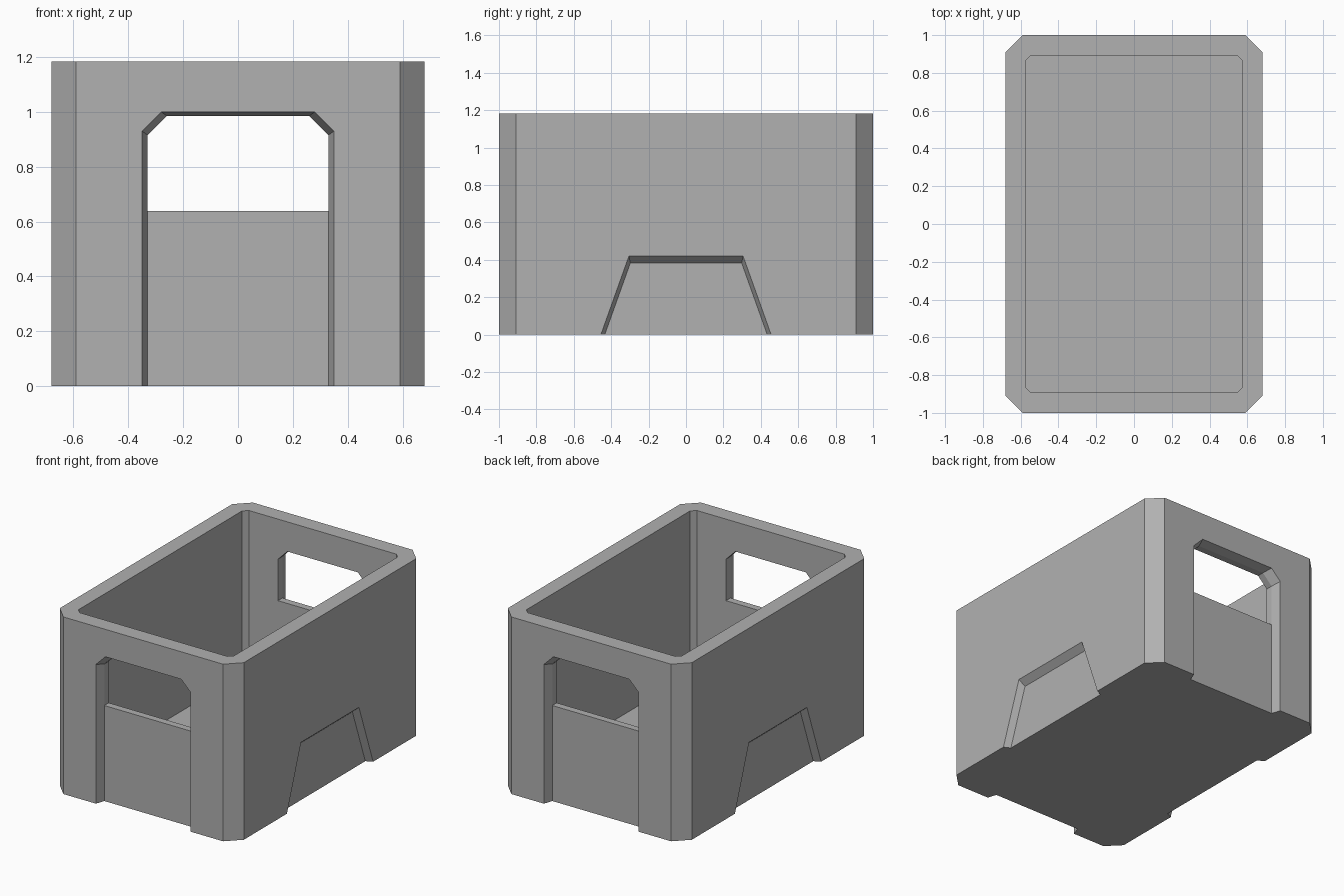
import bpy, bmesh

if "Cube" in bpy.data.objects:
    bpy.data.objects.remove(bpy.data.objects["Cube"])


def loft(name, rings):
    """Closed solid through a list of equal-length point rings."""
    bm = bmesh.new()
    loops = [[bm.verts.new(p) for p in ring] for ring in rings]
    n = len(loops[0])
    for a, b in zip(loops, loops[1:]):
        for i in range(n):
            j = (i + 1) % n
            bm.faces.new((a[i], a[j], b[j], b[i]))
    bm.faces.new(loops[0])
    bm.faces.new(loops[-1])
    bmesh.ops.recalc_face_normals(bm, faces=bm.faces)
    mesh = bpy.data.meshes.new(name)
    bm.to_mesh(mesh)
    bm.free()
    mesh.materials.append(grey)
    obj = bpy.data.objects.new(name, mesh)
    bpy.context.collection.objects.link(obj)
    return obj


def chamfered_box(name, x, y, c, z0, z1):
    plan = [(x, y - c), (x - c, y), (c - x, y), (-x, y - c),
            (-x, c - y), (c - x, -y), (x - c, -y), (x, c - y)]
    return loft(name, [[(px, py, z) for px, py in plan] for z in (z0, z1)])


def carve(target, cutter):
    mod = target.modifiers.new(cutter.name, 'BOOLEAN')
    mod.operation = 'DIFFERENCE'
    mod.solver = 'EXACT'
    mod.object = cutter
    bpy.context.view_layer.objects.active = target
    bpy.ops.object.modifier_apply(modifier=mod.name)
    bpy.data.objects.remove(cutter)


def arch(w, top, bottom, c=0.07):
    """Handle outline with clipped upper corners."""
    return [(-w, bottom), (-w, top - c), (c - w, top),
            (w - c, top), (w, top - c), (w, bottom)]


def trapezoid(w, top, bottom=-0.1, slope=0.357):
    """Foot notch outline, w is the half width at z = 0."""
    lo, hi = w - slope * bottom, w - slope * top
    return [(-lo, bottom), (-hi, top), (hi, top), (lo, bottom)]


# Darker grey plastic
grey = bpy.data.materials.new("dark_grey")
grey.diffuse_color = (0.44, 0.44, 0.44, 1)
grey.use_nodes = True
grey.node_tree.nodes["Principled BSDF"].inputs["Base Color"].default_value = grey.diffuse_color

# Open crate: chamfered shell with a flat floor
crate = chamfered_box("crate", 0.68, 1.0, 0.09, 0, 1.183)
carve(crate, chamfered_box("cavity", 0.575, 0.893, 0.03, 0.09, 1.4))

outer_arch, inner_arch = arch(0.35, 1.0, -0.1), arch(0.33, 0.985, -0.1)
outer_foot, inner_foot = trapezoid(0.455, 0.42), trapezoid(0.434, 0.382)

for s in (-1, 1):
    # Tapered handle recess on each end
    steps = ((1.1, outer_arch), (1.0, outer_arch), (0.94, inner_arch))
    carve(crate, loft("handle_recess",
                      [[(x, s * d, z) for x, z in prof] for d, prof in steps]))
    # Tapered notch at the foot of each long side
    steps = ((0.8, outer_foot), (0.68, outer_foot), (0.637, inner_foot))
    carve(crate, loft("side_notch",
                      [[(s * d, y, z) for y, z in prof] for d, prof in steps]))

# Grip opening above the lower panel, through both ends
opening = arch(0.33, 0.985, 0.638)
carve(crate, loft("grip_opening",
                  [[(x, y, z) for x, z in opening] for y in (-0.96, 0.96)]))
